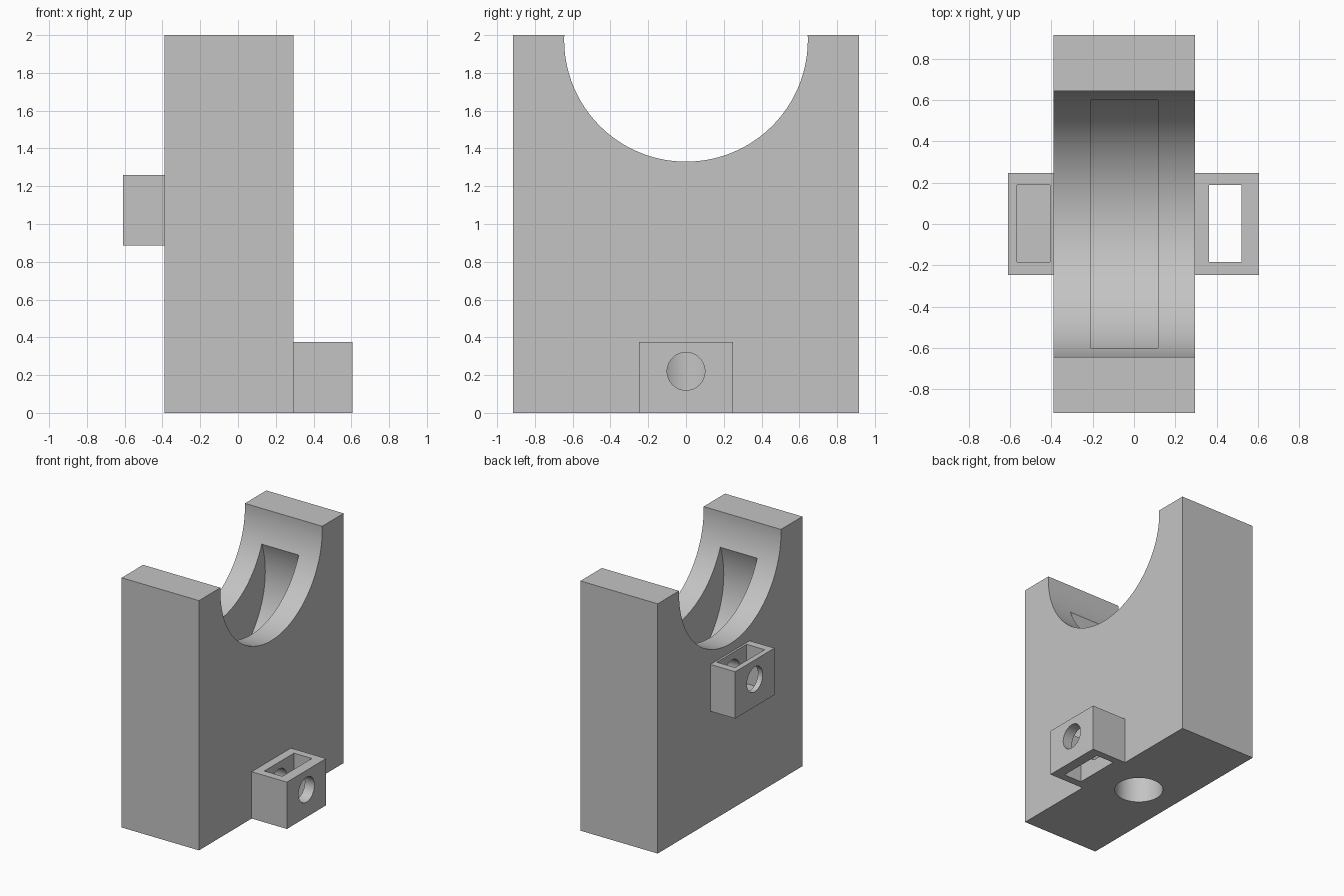
import bpy, bmesh, math
from mathutils import Matrix, Vector

if "Cube" in bpy.data.objects:
    bpy.data.objects.remove(bpy.data.objects["Cube"], do_unlink=True)

grey = bpy.data.materials.new("plain_grey")
grey.use_nodes = True
grey.diffuse_color = (0.55, 0.55, 0.55, 1)
grey.node_tree.nodes["Principled BSDF"].inputs["Base Color"].default_value = (0.55, 0.55, 0.55, 1)


def add_object(name, bm):
    bmesh.ops.recalc_face_normals(bm, faces=bm.faces)
    mesh = bpy.data.meshes.new(name)
    bm.to_mesh(mesh)
    bm.free()
    mesh.materials.append(grey)
    obj = bpy.data.objects.new(name, mesh)
    bpy.context.scene.collection.objects.link(obj)
    return obj


def box(name, x, y, z):
    """Box from (low, high) limits on each axis."""
    bm = bmesh.new()
    bmesh.ops.create_cube(bm, size=1)
    for v in bm.verts:
        v.co = Vector([(lo + hi) / 2 + c * (hi - lo) for c, (lo, hi) in zip(v.co, (x, y, z))])
    return add_object(name, bm)


def cylinder(name, start, end, radius, sides=64):
    """Cylinder running between two points."""
    a, b = Vector(start), Vector(end)
    turn = (b - a).to_track_quat('Z', 'Y').to_matrix().to_4x4()
    bm = bmesh.new()
    bmesh.ops.create_cone(bm, cap_ends=True, segments=sides, radius1=radius, radius2=radius,
                          depth=(b - a).length, matrix=Matrix.Translation((a + b) / 2) @ turn)
    return add_object(name, bm)


def cut(target, *cutters):
    """Subtract the cutters, bake the result and remove the helpers."""
    for cutter in cutters:
        cutter.hide_render = True
        mod = target.modifiers.new("cut", 'BOOLEAN')
        mod.operation, mod.solver, mod.object = 'DIFFERENCE', 'EXACT', cutter
    bpy.context.view_layer.update()
    graph = bpy.context.evaluated_depsgraph_get()
    baked = bpy.data.meshes.new_from_object(target.evaluated_get(graph))
    target.modifiers.clear()
    target.data = baked
    for cutter in cutters:
        bpy.data.objects.remove(cutter, do_unlink=True)


LEFT, RIGHT, MID = -0.39, 0.295, -0.047
LOW_HOLE, HIGH_HOLE, HOLE_R = 0.22, 1.105, 0.1
CRADLE_R = 0.645

# Tall block with a round cradle in its top, a crescent groove, a bore and side holes
body = box("body", (LEFT, RIGHT), (-0.915, 0.915), (0, 2))
cut(body,
    cylinder("cradle_cutter", (-1, 0, 1.975), (1, 0, 1.975), CRADLE_R, 128))
cut(body,
    cylinder("groove_cutter", (-0.21, 0, 1.503), (0.117, 0, 1.503), CRADLE_R, 128))
cut(body, cylinder("bore_cutter", (MID, 0, -0.2), (MID, 0, 0.5), 0.18))
cut(body, cylinder("low_hole_cutter", (MID, 0, LOW_HOLE), (1, 0, LOW_HOLE), HOLE_R))
cut(body, cylinder("high_hole_cutter", (-1, 0, HIGH_HOLE), (MID, 0, HIGH_HOLE), HOLE_R))

# Lower bracket: slot open at both ends
low = box("lower_bracket", (RIGHT, 0.607), (-0.248, 0.248), (0, 0.375))
cut(low, box("low_slot_cutter", (0.363, 0.522), (-0.185, 0.19), (-0.2, 0.6)))
cut(low, cylinder("low_hole_cutter", (0, 0, LOW_HOLE), (1, 0, LOW_HOLE), HOLE_R))

# Upper bracket: slot closed by a floor
high = box("upper_bracket", (-0.61, LEFT), (-0.248, 0.248), (0.885, 1.26))
cut(high, box("high_slot_cutter", (-0.567, -0.407), (-0.185, 0.19), (0.945, 1.5)))
cut(high, cylinder("high_hole_cutter", (-1, 0, HIGH_HOLE), (0, 0, HIGH_HOLE), HOLE_R))

# Smooth the round surfaces, keep the edges sharp
bpy.ops.object.select_all(action='DESELECT')
for obj in (body, low, high):
    obj.select_set(True)
bpy.context.view_layer.objects.active = body
bpy.ops.object.shade_smooth_by_angle(angle=math.radians(30))
